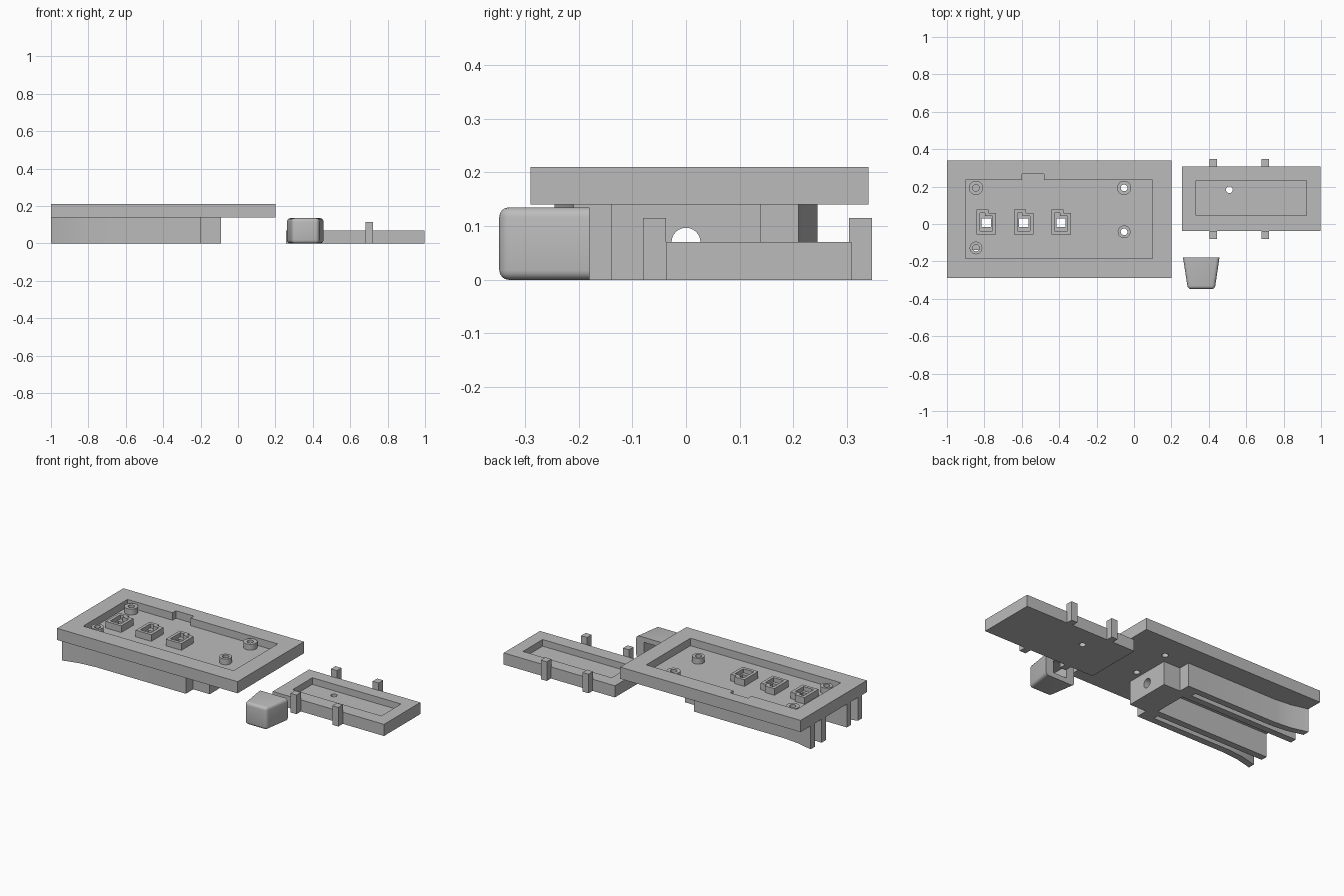
import bpy, bmesh, math
from mathutils import Matrix

if "Cube" in bpy.data.objects:
    bpy.data.objects.remove(bpy.data.objects["Cube"])

grey = bpy.data.materials.new("grey_plastic")
grey.diffuse_color = (0.5, 0.5, 0.5, 1)
grey.use_nodes = True
grey.node_tree.nodes["Principled BSDF"].inputs["Base Color"].default_value = grey.diffuse_color


def finish(name, bm):
    bmesh.ops.recalc_face_normals(bm, faces=bm.faces)
    me = bpy.data.meshes.new(name)
    bm.to_mesh(me)
    bm.free()
    ob = bpy.data.objects.new(name, me)
    bpy.context.collection.objects.link(ob)
    me.materials.append(grey)
    return ob


def prism(name, pts, z0, z1):
    bm = bmesh.new()
    f = bm.faces.new([bm.verts.new((x, y, z0)) for x, y in pts])
    r = bmesh.ops.extrude_face_region(bm, geom=[f])
    vs = [v for v in r["geom"] if isinstance(v, bmesh.types.BMVert)]
    bmesh.ops.translate(bm, vec=(0, 0, z1 - z0), verts=vs)
    return finish(name, bm)


def box(name, x0, x1, y0, y1, z0, z1):
    return prism(name, [(x0, y0), (x1, y0), (x1, y1), (x0, y1)], z0, z1)


def cylinder(name, x, y, r, z0, z1):
    pts = [(x + r * math.cos(a * math.tau / 24), y + r * math.sin(a * math.tau / 24)) for a in range(24)]
    return prism(name, pts, z0, z1)


def cut(ob, *cutters):
    for c in cutters:
        m = ob.modifiers.new("cut", "BOOLEAN")
        m.operation, m.solver, m.object = "DIFFERENCE", "EXACT", c
        bpy.context.view_layer.objects.active = ob
        bpy.ops.object.modifier_apply(modifier=m.name)
        bpy.data.objects.remove(c)


def smooth(ob):
    bpy.ops.object.select_all(action="DESELECT")
    ob.select_set(True)
    bpy.context.view_layer.objects.active = ob
    bpy.ops.object.shade_smooth_by_angle(angle=math.radians(35))


# Tray with notched recess
FLOOR = 0.165
tray = box("tray", -1, 0.2, -0.29, 0.34, 0.14, 0.21)
recess = [(-0.9, -0.185), (0.1, -0.185), (0.1, 0.235), (-0.48, 0.235),
          (-0.48, 0.267), (-0.6, 0.267), (-0.6, 0.235), (-0.9, 0.235)]
cut(tray, prism("cutter", recess, FLOOR, 0.3))

# Screw posts
for x, y, r in [(-0.845, 0.193, 0.038), (-0.053, 0.193, 0.038),
                (-0.845, -0.128, 0.034), (-0.053, -0.042, 0.034)]:
    post = cylinder("screw_post", x, y, r, FLOOR - 0.005, 0.2)
    cut(post, cylinder("cutter", x, y, 0.018, 0.1, 0.3))
    cut(tray, cylinder("cutter", x, y, 0.018, 0.1, 0.3))
    smooth(post)

# Button sockets with a corner tab
for cx in (-0.79, -0.59, -0.39):
    def outline(d):
        return [(cx - 0.052 + d, -0.055 + d), (cx + 0.052 - d, -0.055 + d),
                (cx + 0.052 - d, 0.06 - d), (cx + 0.012 - d, 0.06 - d),
                (cx + 0.012 - d, 0.077 - d), (cx - 0.052 + d, 0.077 - d)]
    socket = prism("button_socket", outline(0), FLOOR - 0.005, 0.205)
    cut(socket, prism("cutter", outline(0.018), 0.18, 0.3),
        box("cutter", cx - 0.025, cx + 0.025, -0.017, 0.03, 0.1, 0.3))
    cut(tray, box("cutter", cx - 0.025, cx + 0.025, -0.017, 0.03, 0.1, 0.3))

# Mounting bracket: outer flared rails, inner rails and a bored block
half = [(-0.09, 0.14), (-0.2, 0.14), (-0.2, 0.21), (-0.8, 0.21), (-0.9, 0.22), (-1, 0.245),
        (-1, 0.205), (-0.9, 0.18), (-0.8, 0.17), (-0.28, 0.17), (-0.28, 0.14),
        (-1, 0.14), (-1, 0.1), (-0.25, 0.1)]
bracket = prism("mounting_bracket", half + [(x, -y) for x, y in reversed(half)], 0, 0.14)
bore = cylinder("cutter", 0, 0, 0.027, -0.4, 0.1)
bore.data.transform(Matrix.Translation((0, 0, 0.07)) @ Matrix.Rotation(math.pi / 2, 4, "Y"))
cut(bracket, bore)
smooth(bracket)

# Cover with shallow recess, small hole and side clips
cover = box("cover", 0.257, 0.997, -0.037, 0.308, 0, 0.07)
cut(cover, box("cutter", 0.332, 0.922, 0.045, 0.232, 0.03, 0.2),
    cylinder("cutter", 0.51, 0.183, 0.018, -0.1, 0.2))
for x in (0.405, 0.683):
    box("cover_clip", x, x + 0.04, 0.304, 0.347, 0, 0.115)
    box("cover_clip", x, x + 0.04, -0.08, -0.037, 0, 0.115)

# Tapered button cap, rounded except at its open back
cap = prism("button_cap", [(0.262, -0.18), (0.288, -0.348), (0.432, -0.348), (0.457, -0.18)], 0, 0.135)
bm = bmesh.new()
bm.from_mesh(cap.data)
edges = [e for e in bm.edges if not all(v.co.y > -0.2 for v in e.verts)]
bmesh.ops.bevel(bm, geom=edges, offset=0.018, segments=4, profile=0.5, affect="EDGES")
bm.to_mesh(cap.data)
bm.free()
cut(cap, box("cutter", 0.315, 0.405, -0.28, -0.1, 0.03, 0.105))
smooth(cap)
